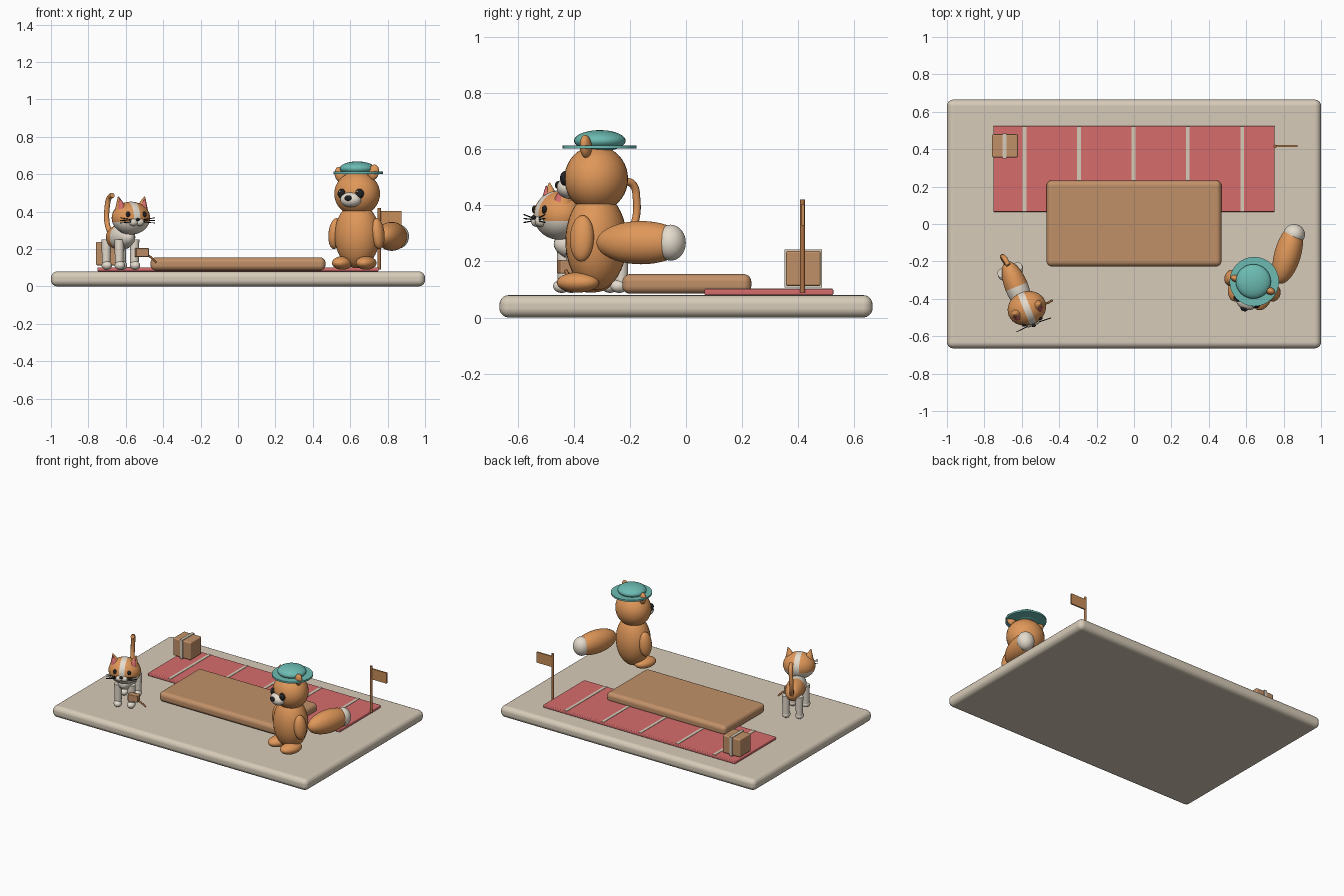
import bpy, bmesh, math
from mathutils import Matrix, Vector

cube = bpy.data.objects.get("Cube")
if cube:
    bpy.data.objects.remove(cube, do_unlink=True)


def material(name, r, g, b):
    m = bpy.data.materials.new(name)
    m.use_nodes = True
    m.diffuse_color = (r, g, b, 1)
    bsdf = m.node_tree.nodes["Principled BSDF"]
    bsdf.inputs["Base Color"].default_value = (r, g, b, 1)
    bsdf.inputs["Roughness"].default_value = 0.8
    return m


STONE = material("warm stone", 0.68, 0.60, 0.48)
CREAM = material("cream fur", 0.78, 0.71, 0.61)
ORANGE = material("orange fur", 0.74, 0.31, 0.10)
WOOD = material("light wood", 0.53, 0.28, 0.14)
POLE = material("pole wood", 0.42, 0.17, 0.06)
FLAG = material("flag tan", 0.58, 0.27, 0.10)
RED = material("rose red", 0.68, 0.15, 0.15)
TEAL = material("teal felt", 0.15, 0.50, 0.45)
BLACK = material("black", 0.015, 0.015, 0.017)


def finish(name, bm, mats, frame, smooth=True):
    mesh = bpy.data.meshes.new(name)
    bmesh.ops.recalc_face_normals(bm, faces=bm.faces)
    for f in bm.faces:
        f.smooth = smooth
    bm.to_mesh(mesh)
    bm.free()
    for m in mats:
        mesh.materials.append(m)
    ob = bpy.data.objects.new(name, mesh)
    ob.matrix_world = frame
    bpy.context.collection.objects.link(ob)
    return ob


def place(frame, loc, rot=(0, 0, 0)):
    r = Matrix.Identity(4)
    for angle, axis in zip(rot, "XYZ"):
        r = Matrix.Rotation(math.radians(angle), 4, axis) @ r
    return frame @ Matrix.Translation(loc) @ r


def ball(name, loc, size, mats, frame=Matrix(), rot=(0, 0, 0), cuts=(), rule=None):
    """Ellipsoid; cuts are planes (point, normal), rule picks a material per face."""
    bm = bmesh.new()
    bmesh.ops.create_uvsphere(bm, u_segments=32, v_segments=20, radius=1)
    bmesh.ops.scale(bm, vec=size, verts=bm.verts)
    for co, no in cuts:
        geom = bm.verts[:] + bm.edges[:] + bm.faces[:]
        bmesh.ops.bisect_plane(bm, geom=geom, plane_co=co, plane_no=no)
    if rule:
        for f in bm.faces:
            f.material_index = rule(f.calc_center_median())
    return finish(name, bm, mats, place(frame, loc, rot))


def block(name, loc, size, mat, bevel=0.0, frame=Matrix(), rot=(0, 0, 0)):
    bm = bmesh.new()
    bmesh.ops.create_cube(bm, size=1)
    bmesh.ops.scale(bm, vec=size, verts=bm.verts)
    ob = finish(name, bm, [mat], place(frame, loc, rot), bevel > 0)
    if bevel:
        mod = ob.modifiers.new("Bevel", "BEVEL")
        mod.width, mod.segments, mod.harden_normals = bevel, 5, True
    return ob


def cone(name, loc, r1, r2, depth, mat, frame=Matrix(), rot=(0, 0, 0), sides=32):
    bm = bmesh.new()
    bmesh.ops.create_cone(bm, cap_ends=True, segments=sides,
                          radius1=r1, radius2=r2, depth=depth)
    ob = finish(name, bm, [mat], place(frame, loc, rot))
    for f in ob.data.polygons:
        f.use_smooth = len(f.vertices) <= 4
    ob.data.set_sharp_from_angle(angle=math.radians(40))
    return ob


def tube(name, points, radius, mat, frame=Matrix()):
    cu = bpy.data.curves.new(name, "CURVE")
    cu.dimensions = "3D"
    cu.bevel_depth, cu.bevel_resolution, cu.use_fill_caps = radius, 3, True
    sp = cu.splines.new("BEZIER")
    sp.bezier_points.add(len(points) - 1)
    for bp, co in zip(sp.bezier_points, points):
        bp.co = co
        bp.handle_left_type = bp.handle_right_type = "AUTO"
    cu.materials.append(mat)
    ob = bpy.data.objects.new(name, cu)
    ob.matrix_world = frame
    bpy.context.collection.objects.link(ob)


# Ground slab, striped mat and low platform
block("ground_slab", (0, 0, 0.04), (2, 1.33, 0.08), STONE, 0.034)
block("striped_mat", (0, 0.295, 0.091), (1.505, 0.46, 0.022), RED, 0.006)
for i in range(5):
    block("mat_stripe", (-0.585 + i * 0.291, 0.295, 0.1), (0.02, 0.455, 0.009), STONE)
block("platform", (0, 0.003, 0.12), (0.935, 0.46, 0.07), WOOD, 0.028)

# Parcel with strap
block("parcel", (-0.69, 0.418, 0.175), (0.138, 0.124, 0.125), WOOD, 0.008)
block("parcel_strap", (-0.692, 0.418, 0.175), (0.02, 0.134, 0.134), STONE)

# Flag on its pole
cone("flag_pole", (0.755, 0.415, 0.255), 0.009, 0.009, 0.33, POLE, sides=16)
block("flag", (0.815, 0.417, 0.365), (0.12, 0.01, 0.075), FLAG)

# Standing bear-like animal, built facing -y in its own frame
bear = Matrix.Translation((0.637, -0.32, 0)) @ Matrix.Rotation(math.radians(-20), 4, "Z")
ball("bear_body", (0, 0, 0.272), (0.122, 0.108, 0.175), [ORANGE], bear)
ball("bear_head", (0, 0, 0.495), (0.124, 0.112, 0.118), [ORANGE], bear)
ball("bear_muzzle", (0, -0.1, 0.463), (0.058, 0.045, 0.04), [CREAM], bear)
ball("bear_nose", (0, -0.142, 0.472), (0.02, 0.013, 0.015), [BLACK], bear)
for s in (-1, 1):
    ball("bear_arm", (s * 0.122, -0.01, 0.282), (0.034, 0.044, 0.083), [ORANGE], bear, (0, -s * 6, 0))
    ball("bear_foot", (s * 0.068, -0.045, 0.125), (0.052, 0.078, 0.036), [ORANGE], bear)
    ball("bear_ear", (s * 0.095, -0.005, 0.604 + s * 0.006), (0.03, 0.02, 0.042), [ORANGE], bear, (0, s * 15, 0))
    ball("bear_eye", (s * 0.05, -0.1, 0.496), (0.024, 0.017, 0.026), [BLACK], bear)
    ball("bear_eye_glint", (s * 0.05 - 0.007, -0.114, 0.507), (0.005, 0.004, 0.005), [CREAM], bear)

# Bushy tail with cream tip
tail = Matrix.Translation((0.822, -0.16, 0.267)) @ Matrix.Rotation(math.radians(-16), 4, "Z")
ball("bear_tail", (0, 0, 0), (0.071, 0.165, 0.077), [ORANGE], tail)
ball("bear_tail_tip", (0.005, 0.111, 0), (0.057, 0.054, 0.064), [CREAM], tail)

# Round hat
cone("hat_brim", (0.643, -0.308, 0.608), 0.132, 0.132, 0.012, TEAL, sides=40)
ball("hat_crown", (0.638, -0.307, 0.63), (0.094, 0.092, 0.038), [TEAL])

# Cat, built facing -y in its own frame
cat = Matrix.Translation((-0.628, -0.335, 0)) @ Matrix.Rotation(math.radians(22), 4, "Z")
ball("cat_body", (0, 0, 0.262), (0.062, 0.145, 0.067), [CREAM, ORANGE], cat,
     cuts=[((0, 0, 0), (0, 1, 0))], rule=lambda c: int(c.y > 0))
for s in (-1, 1):
    for y in (-0.09, 0.095):
        cone("cat_leg", (s * 0.044, y, 0.175), 0.022, 0.026, 0.15, CREAM, cat, sides=20)
        ball("cat_paw", (s * 0.044, y - 0.008, 0.112), (0.027, 0.032, 0.024), [CREAM], cat)

# Cat head: orange cap, cream lower face and centre stripe
head = cat @ Matrix.Translation((0.008, -0.128, 0.365))
ball("cat_head", (0, 0, 0), (0.105, 0.09, 0.088), [CREAM, ORANGE], head,
     cuts=[((0, 0, -0.02), (0, 0, 1)), ((0.018, 0, 0), (1, 0, 0)), ((-0.018, 0, 0), (1, 0, 0))],
     rule=lambda c: int(c.z > -0.02 and abs(c.x) > 0.018))
for s in (-1, 1):
    ball("cat_cheek", (s * 0.018, -0.08, -0.022), (0.026, 0.02, 0.02), [CREAM], head)
    ball("cat_eye", (s * 0.047, -0.077, 0.02), (0.012, 0.009, 0.015), [BLACK], head)
    cone("cat_ear", (s * 0.068, -0.008, 0.082), 0.034, 0.002, 0.07, ORANGE, head, (0, s * 14, 0), 16)
    cone("cat_inner_ear", (s * 0.068, -0.021, 0.079), 0.024, 0.001, 0.055, RED, head, (0, s * 14, 0), 16)
    for k in (-1, 0, 1):
        tube("cat_whisker", [(s * 0.035, -0.092, -0.015 + k * 0.006),
                             (s * 0.1, -0.096, -0.012 + k * 0.014)], 0.0022, BLACK, head)
ball("cat_nose", (0, -0.1, -0.008), (0.011, 0.008, 0.008), [BLACK], head)

# Curling cat tail
tube("cat_tail", [(-0.678, -0.215, 0.27), (-0.7, -0.182, 0.34), (-0.7, -0.176, 0.42),
                  (-0.688, -0.19, 0.475), (-0.672, -0.22, 0.487)], 0.014, ORANGE)

# Small wooden mallet by the front paw
block("mallet_head", (-0.514, -0.432, 0.181), (0.07, 0.045, 0.048), WOOD, 0.005, rot=(0, 0, 12))
tube("mallet_handle", [(-0.51, -0.432, 0.18), (-0.468, -0.424, 0.157), (-0.437, -0.408, 0.127)], 0.006, POLE)
